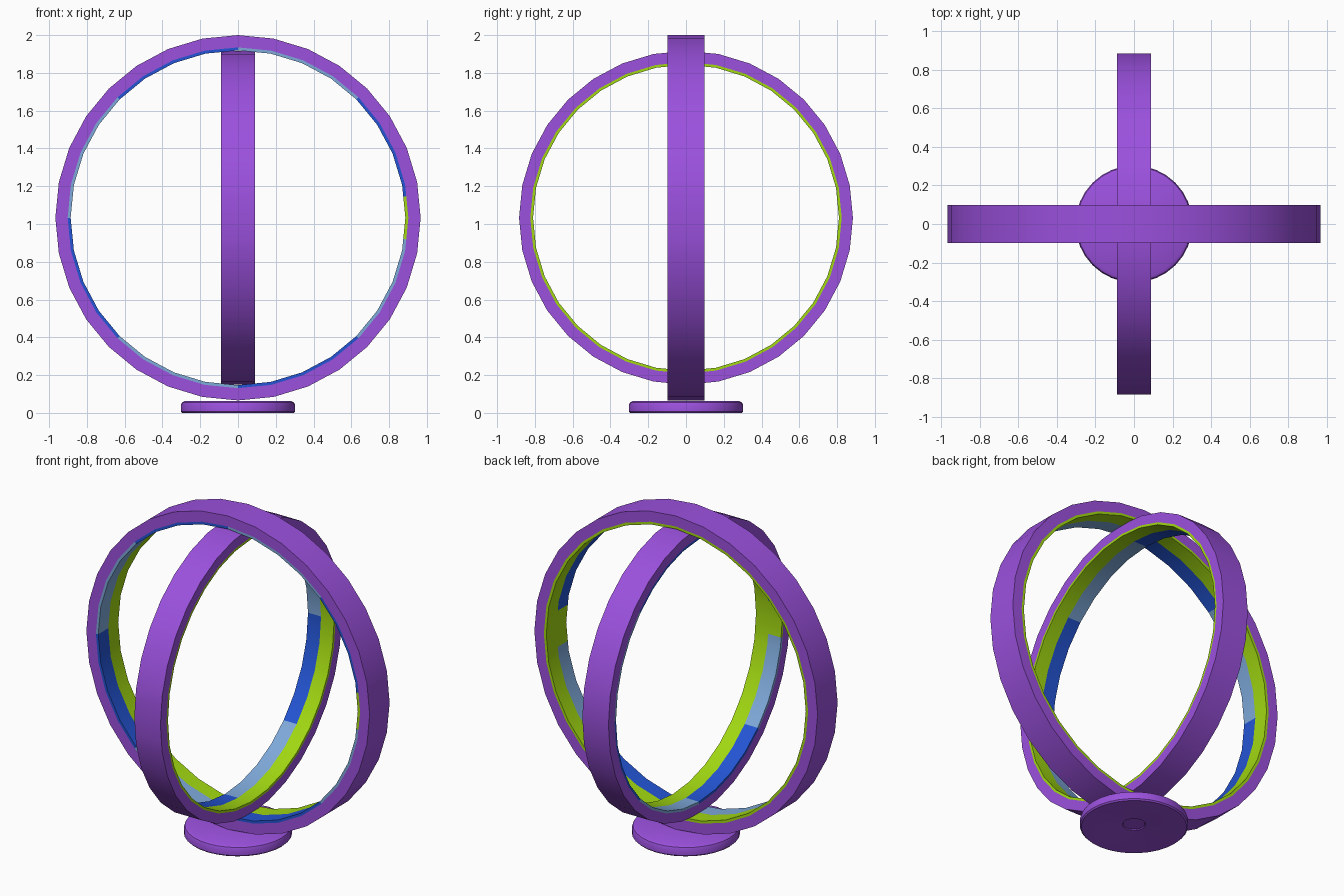
import bpy, bmesh, math
from mathutils import Matrix

if "Cube" in bpy.data.objects:
    bpy.data.objects.remove(bpy.data.objects["Cube"])


def make_mat(name, rgb):
    m = bpy.data.materials.new(name)
    m.diffuse_color = (*rgb, 1)
    m.use_nodes = True
    m.node_tree.nodes["Principled BSDF"].inputs["Base Color"].default_value = m.diffuse_color
    return m


PURPLE = make_mat("purple", (0.33, 0.082, 0.73))
GREEN = make_mat("lime_green", (0.36, 0.69, 0.006))
BLUE = make_mat("blue", (0.017, 0.09, 0.66))
PALE = make_mat("pale_blue", (0.21, 0.40, 0.70))
SIDES = 32
STEP = 2 * math.pi / SIDES
GAP = math.radians(7.3)      # plain stretch in the strip, either side of angle 0


def finish(bm, name, mats, angle=30):
    bmesh.ops.recalc_face_normals(bm, faces=bm.faces)
    me = bpy.data.meshes.new(name)
    bm.to_mesh(me)
    bm.free()
    ob = bpy.data.objects.new(name, me)
    bpy.context.collection.objects.link(ob)
    for m in mats:
        me.materials.append(m)
    bpy.ops.object.select_all(action='DESELECT')
    ob.select_set(True)
    bpy.context.view_layer.objects.active = ob
    bpy.ops.object.shade_smooth_by_angle(angle=math.radians(angle))
    return ob


def ring(name, scale, turn):
    """Hoop with a lime lining and a strip of alternating blues on one half."""
    w, R, r1, r2 = 0.0975, 0.967, 0.902, 0.886
    profile = [(-w, R), (w, R), (w, r1), (w, r2), (0, r2), (-w, r2), (-w, r1)]
    angles = sorted([i * STEP for i in range(SIDES)] + [GAP, 2 * math.pi - GAP])
    bm = bmesh.new()
    loops = []
    for a in angles:
        # keep extra cuts on the flat sides of the polygon
        k = math.cos(STEP / 2) / math.cos(a % STEP - STEP / 2)
        loops.append([bm.verts.new((r * k * math.cos(a), y, r * k * math.sin(a)))
                      for y, r in profile])
    n, p = len(angles), len(profile)
    for i, a in enumerate(angles):
        b = angles[(i + 1) % n] if i + 1 < n else 2 * math.pi
        mid = (a + b) / 2
        in_gap = mid < GAP or mid > 2 * math.pi - GAP
        strip = 1 if in_gap else 2 + (int(mid / (math.pi / 4)) % 2)
        # eighths: blue, pale, blue, pale ... counted from the gap
        for j in range(p):
            l0, l1 = loops[i], loops[(i + 1) % n]
            f = bm.faces.new((l0[j], l0[(j + 1) % p], l1[(j + 1) % p], l1[j]))
            f.material_index = (0, 0, 1, 1, strip, strip, 0)[j]
    # upper-left eighths run blue then pale; same order all the way round
    bm.transform(Matrix.Translation((0, 0, 1.033))
                 @ Matrix.Rotation(turn, 4, 'Z') @ Matrix.Scale(scale, 4))
    return finish(bm, name, [PURPLE, GREEN, BLUE, PALE])


# Two nested hoops at right angles
ring("outer_ring", 1.0, 0)
ring("inner_ring", 0.914, -math.pi / 2)

# Round foot with softened edges and a shallow hollow underneath
bm = bmesh.new()
prof = [(0, 0.064), (0.28, 0.064), (0.297, 0.055), (0.303, 0.04), (0.303, 0.008),
        (0.295, 0), (0.27, 0), (0.065, 0.015), (0.06, 0.02), (0, 0.02)]
vs = [bm.verts.new((r, 0, z)) for r, z in prof]
es = [bm.edges.new(e) for e in zip(vs, vs[1:])]
bmesh.ops.spin(bm, geom=vs + es, cent=(0, 0, 0), axis=(0, 0, 1),
               angle=2 * math.pi, steps=32)
bmesh.ops.remove_doubles(bm, verts=bm.verts, dist=1e-4)
finish(bm, "base_disc", [PURPLE], 40)
